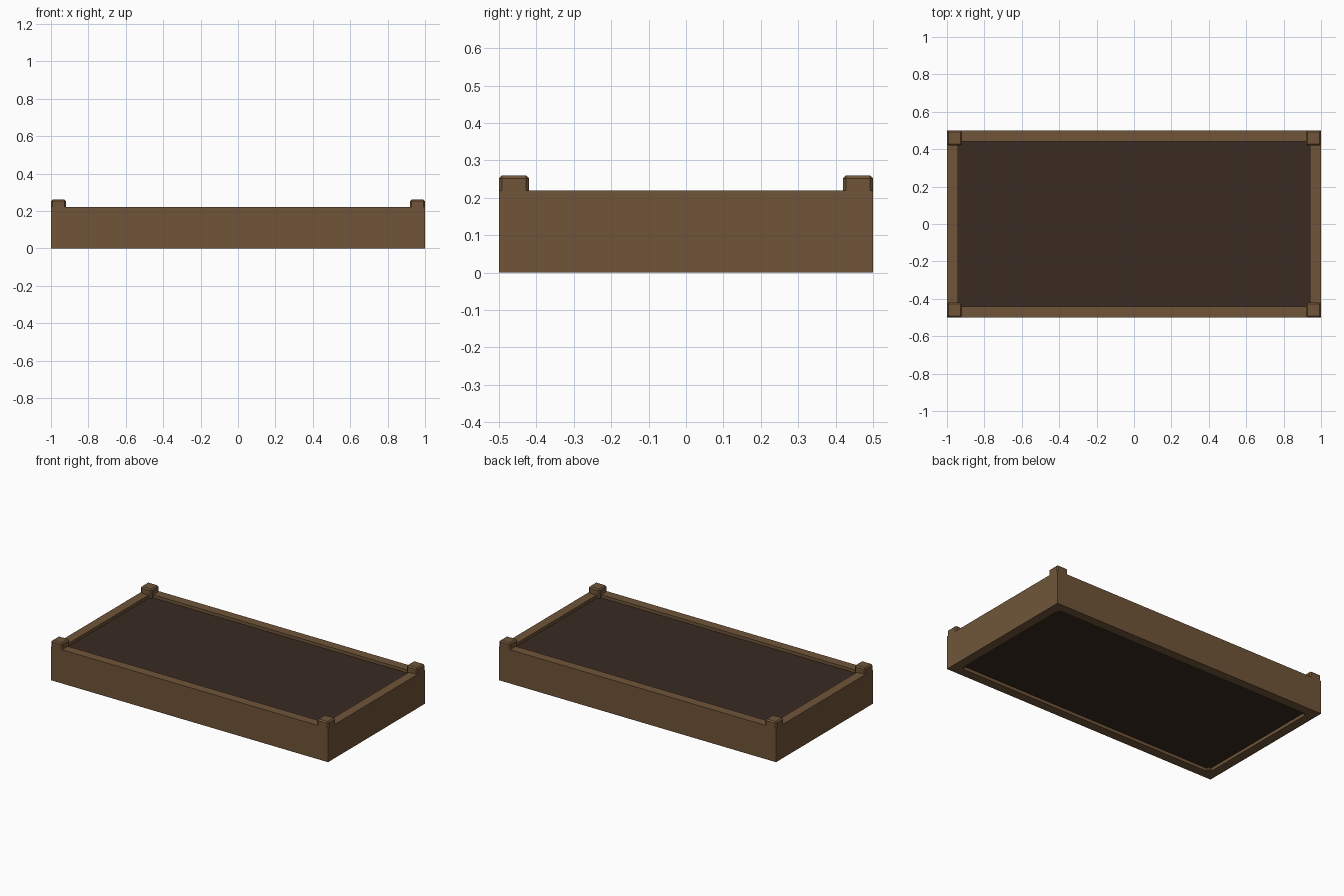
import bpy

cube = bpy.data.objects.get("Cube")
if cube:
    bpy.data.objects.remove(cube, do_unlink=True)


def make_material(name, rgb):
    mat = bpy.data.materials.new(name)
    mat.use_nodes = True
    color = (*rgb, 1)
    mat.diffuse_color = color
    bsdf = mat.node_tree.nodes["Principled BSDF"]
    bsdf.inputs["Base Color"].default_value = color
    bsdf.inputs["Roughness"].default_value = 0.9
    return mat


wood = make_material("brown wood", (0.162, 0.091, 0.041))
soil = make_material("dark soil", (0.042, 0.024, 0.016))


def box(name, size, center, mat, bevel=0):
    bpy.ops.mesh.primitive_cube_add(size=1, location=center)
    obj = bpy.context.object
    obj.name = name
    obj.scale = size
    bpy.ops.object.transform_apply(location=False, rotation=False, scale=True)
    obj.data.materials.append(mat)
    if bevel:
        mod = obj.modifiers.new("chamfer", "BEVEL")
        mod.width = bevel
        mod.segments = 1
    return obj


LENGTH, WIDTH, HEIGHT, BOARD = 2.0, 1.0, 0.22, 0.06
POST, POST_HEIGHT = 0.08, 0.26

# Long boards at front and back, short boards fitted between them
for side, name in ((-1, "front"), (1, "back")):
    box(name + "_board", (LENGTH, BOARD, HEIGHT),
        (0, side * (WIDTH - BOARD) / 2, HEIGHT / 2), wood)
for side, name in ((-1, "right"), (1, "left")):
    box(name + "_board", (BOARD, WIDTH - 2 * BOARD, HEIGHT),
        (side * (LENGTH - BOARD) / 2, 0, HEIGHT / 2), wood)

# Chamfered corner posts rising above the boards
for x, x_name in ((-1, "right"), (1, "left")):
    for y, y_name in ((-1, "front"), (1, "back")):
        box(f"{y_name}_{x_name}_post", (POST, POST, POST_HEIGHT),
            (x * (LENGTH - POST) / 2, y * (WIDTH - POST) / 2, POST_HEIGHT / 2),
            wood, bevel=0.008)

# Soil bed, slightly below the rim and raised off the ground
SOIL_BOTTOM, SOIL_TOP = 0.02, 0.2
box("soil_bed", (LENGTH - 2 * BOARD, WIDTH - 2 * BOARD, SOIL_TOP - SOIL_BOTTOM),
    (0, 0, (SOIL_TOP + SOIL_BOTTOM) / 2), soil)
